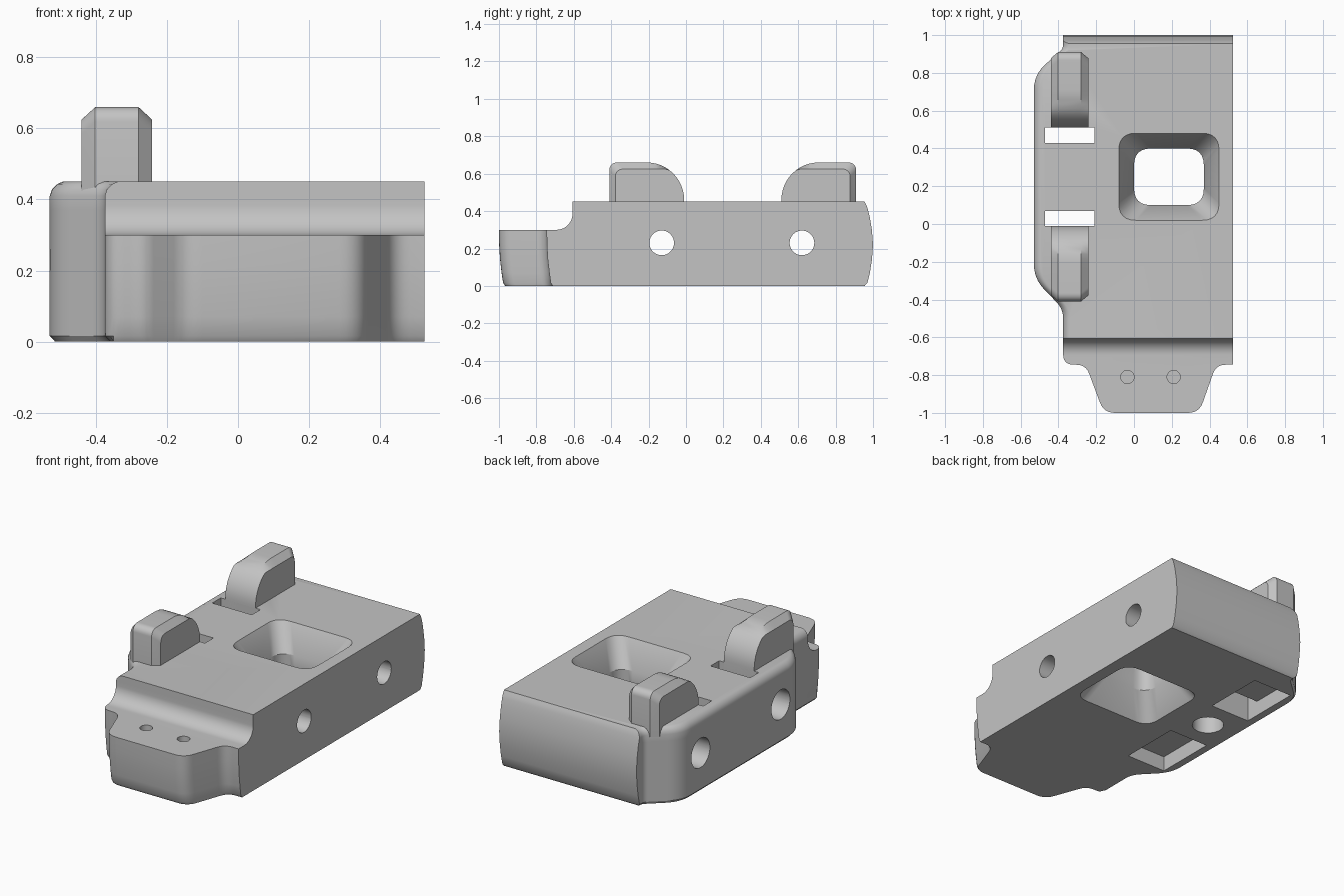
import bpy, bmesh, math
from mathutils import Vector

cube = bpy.data.objects.get("Cube")
if cube:
    bpy.data.objects.remove(cube)

grey = bpy.data.materials.new("plain_grey")
grey.use_nodes = True
tone = (0.55, 0.55, 0.55, 1)
grey.diffuse_color = tone
grey.node_tree.nodes["Principled BSDF"].inputs["Base Color"].default_value = tone


def rounded(corners, steps=6):
    """Closed outline from (x, y, setback) corners, each eased by a short curve."""
    out = []
    for i, (x, y, t) in enumerate(corners):
        p = Vector((x, y))
        if not t:
            out.append(p)
            continue
        a = p + (Vector(corners[i - 1][:2]) - p).normalized() * t
        b = p + (Vector(corners[(i + 1) % len(corners)][:2]) - p).normalized() * t
        for k in range(steps + 1):
            u = k / steps
            out.append(a * (1 - u) ** 2 + p * 2 * u * (1 - u) + b * u * u)
    return out


def arc(cx, cy, r, start, end, steps=12):
    angles = [math.radians(start + (end - start) * k / steps) for k in range(steps + 1)]
    return [(cx + r * math.cos(a), cy + r * math.sin(a)) for a in angles]


def loft(name, rings):
    """Solid skinned through matching closed rings."""
    bm = bmesh.new()
    rows = [[bm.verts.new(p) for p in ring] for ring in rings]
    n = len(rows[0])
    for lower, upper in zip(rows, rows[1:]):
        for i in range(n):
            j = (i + 1) % n
            bm.faces.new((lower[i], lower[j], upper[j], upper[i]))
    bm.faces.new(rows[0])
    bm.faces.new(rows[-1])
    bmesh.ops.recalc_face_normals(bm, faces=bm.faces)
    mesh = bpy.data.meshes.new(name)
    bm.to_mesh(mesh)
    bm.free()
    mesh.materials.append(grey)
    obj = bpy.data.objects.new(name, mesh)
    bpy.context.collection.objects.link(obj)
    return obj


def prism_x(name, profile, lo, hi):
    return loft(name, [[(x, y, z) for y, z in profile] for x in (lo, hi)])


def prism_z(name, profile, lo, hi):
    return loft(name, [[(x, y, z) for x, y in profile] for z in (lo, hi)])


def select(obj):
    bpy.ops.object.select_all(action='DESELECT')
    obj.select_set(True)
    bpy.context.view_layer.objects.active = obj


def cut(target, cutter):
    cutter.hide_render = True
    mod = target.modifiers.new("cut", 'BOOLEAN')
    mod.operation = 'DIFFERENCE'
    mod.solver = 'EXACT'
    mod.object = cutter
    select(target)
    bpy.ops.object.modifier_apply(modifier=mod.name)
    bpy.data.objects.remove(cutter)


def smooth(obj):
    select(obj)
    bpy.ops.object.shade_smooth_by_angle(angle=math.radians(30))


# Body: plan outline stacked with bowed ends and an eased left edge
outline = rounded([
    (0.525, -0.745, 0), (0.525, 1, 0), (-0.375, 1, 0), (-0.375, 0.93, 0.02),
    (-0.53, 0.79, 0.08), (-0.53, -0.29, 0.08), (-0.375, -0.45, 0.05),
    (-0.375, -0.745, 0.055), (-0.255, -0.745, 0.05), (-0.16, -1, 0.06),
    (0.345, -1, 0.06), (0.435, -0.745, 0.05)])
# height, front inset, back inset, left inset
levels = [(0, 0.033, 0.045, 0.015), (0.016, 0.022, 0.03, 0), (0.07, 0.014, 0.017, 0),
          (0.14, 0.006, 0.006, 0), (0.22, 0.001, 0, 0), (0.3, 0, 0.006, 0),
          (0.37, 0, 0.018, 0), (0.41, 0, 0.028, 0), (0.428, 0, 0.034, 0.006),
          (0.443, 0, 0.042, 0.02), (0.45, 0, 0.045, 0.036)]


def body_ring(z, front, back, left):
    ring = []
    for x, y in outline:
        dx = left if x < -0.36 else 0
        dy = front if y < -0.7 else -back if y > 0.96 else 0
        ring.append((x + dx, y + dy, z))
    return ring


body = loft("body", [body_ring(*lv) for lv in levels])

# Step down to the front tongue
step = [(-1.1, 0.3)] + arc(-0.692, 0.385, 0.085, -90, 0) + [(-0.607, 0.5), (-1.1, 0.5)]
cut(body, prism_x("step_cutter", step, -0.7, 0.7))

# Window flared towards both faces
rings = []
for z, grow in ((-0.02, 0.091), (0.15, 0), (0.3, 0), (0.47, 0.091)):
    w, d = 0.185 + grow, 0.15 + grow
    rect = rounded([(w, -d, 0.09), (w, d, 0.09), (-w, d, 0.09), (-w, -d, 0.09)])
    rings.append([(0.185 + x, 0.25 + y, z) for x, y in rect])
cut(body, loft("window_cutter", rings))

# Slots: open at the top beside each lug, wider underneath
slot = [(0.43, -0.1), (0.8, -0.1), (0.8, 0.09), (0.51, 0.09), (0.51, 0.6), (0.43, 0.6)]
for mirrored in (False, True):
    shape = [(0.5 - y, z) if mirrored else (y, z) for y, z in slot]
    cut(body, prism_x("slot_cutter", shape, -0.47, -0.21))

# Cross holes with wider mouths on the curved side
for y in (-0.13, 0.62):
    cut(body, prism_x("hole_cutter", arc(y, 0.23, 0.066, 0, 350, 35), -0.7, 0.7))
    cut(body, prism_x("mouth_cutter", arc(y, 0.23, 0.087, 0, 350, 35), -0.7, -0.36))

# Blind socket underneath and two shallow pin holes on the tongue
cut(body, prism_z("socket_cutter", arc(-0.33, 0.25, 0.088, 0, 350, 35), -0.1, 0.2))
for x in (-0.035, 0.21):
    cut(body, prism_z("pin_cutter", arc(x, -0.81, 0.035, 0, 345, 23), 0.24, 0.4))
smooth(body)

# Lugs: curved towards the slot, chamfered along the top and outer edges
lug = ([(0.51, 0.4)] + arc(0.71, 0.46, 0.2, 180, 90)
       + [(0.865, 0.66)] + arc(0.87, 0.62, 0.04, 85, 0, 5) + [(0.91, 0.4)])


def lug_edge(y, z):
    if y > 0.86:
        return y - 0.032, z - 0.035 if z > 0.5 else z
    return y, min(z, 0.625)


for name, mirrored in (("back_lug", False), ("front_lug", True)):
    rings = []
    for x, edge in ((-0.44, True), (-0.402, False), (-0.28, False), (-0.242, True)):
        pts = [lug_edge(*p) if edge else p for p in lug]
        rings.append([(x, 0.5 - y if mirrored else y, z) for y, z in pts])
    smooth(loft(name, rings))
